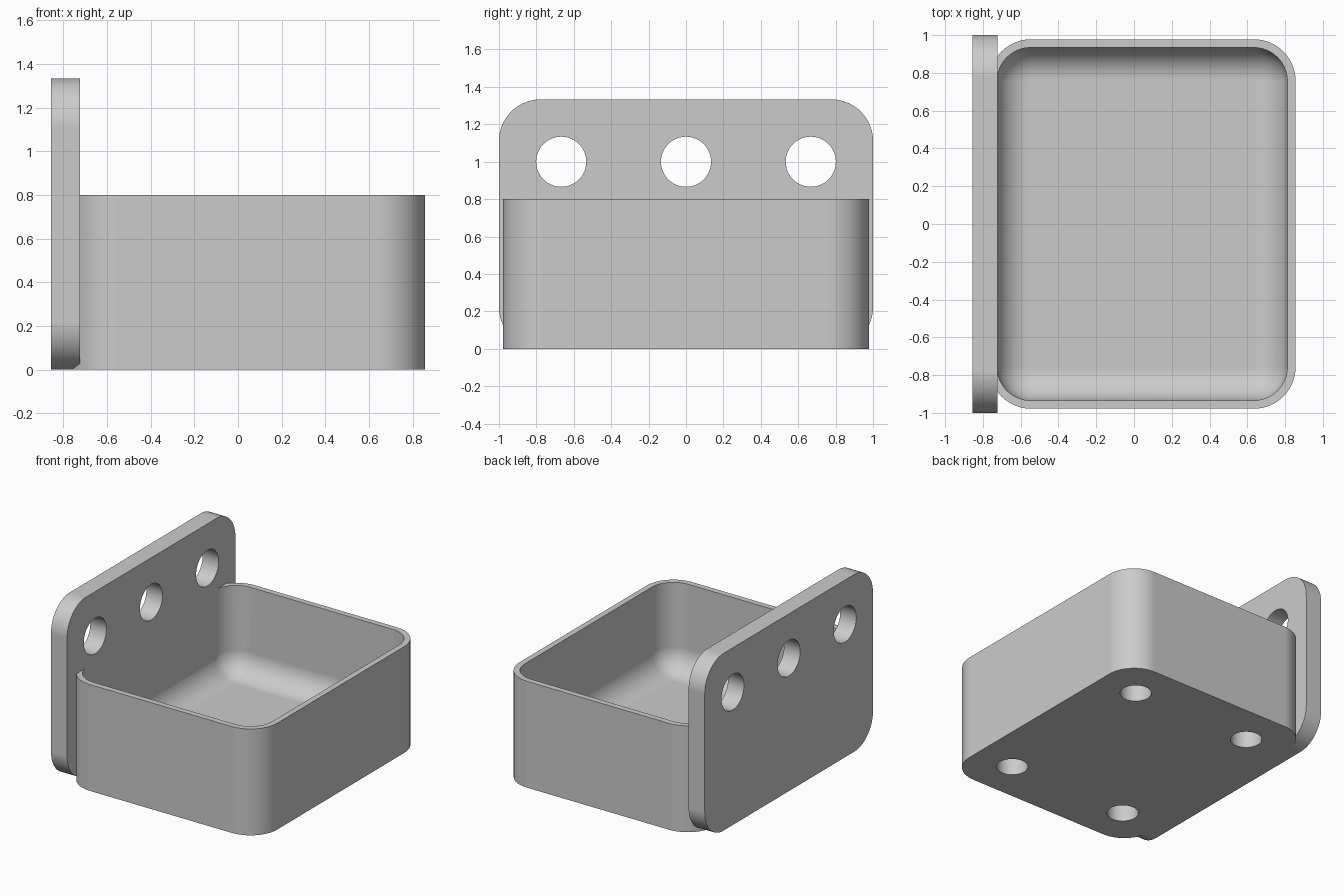
import bpy, bmesh, math
from mathutils import Matrix

old = bpy.data.objects.get("Cube")
if old:
    bpy.data.objects.remove(old, do_unlink=True)

grey = bpy.data.materials.new("plain_grey")
colour = (0.6, 0.6, 0.6, 1)
grey.diffuse_color = colour
grey.use_nodes = True
grey.node_tree.nodes["Principled BSDF"].inputs["Base Color"].default_value = colour

PLATE_BACK, PLATE_FRONT = -0.856, -0.722
RADIUS, WALL, FLOOR, FILLET = 0.222, 0.044, 0.138, 0.174
POCKET_DEPTH = 0.127


def rounded_rect(u0, u1, v0, v1, r, steps=14):
    """Outline of a rounded rectangle, counter-clockwise."""
    centres = [(u1 - r, v1 - r), (u0 + r, v1 - r), (u0 + r, v0 + r), (u1 - r, v0 + r)]
    points = []
    for quarter, (cu, cv) in enumerate(centres):
        for i in range(steps + 1):
            a = math.pi / 2 * (quarter + i / steps)
            points.append((cu + r * math.cos(a), cv + r * math.sin(a)))
    return points


def make_object(name, bm):
    bmesh.ops.recalc_face_normals(bm, faces=bm.faces)
    mesh = bpy.data.meshes.new(name)
    bm.to_mesh(mesh)
    bm.free()
    obj = bpy.data.objects.new(name, mesh)
    bpy.context.collection.objects.link(obj)
    mesh.materials.append(grey)
    return obj


def loft(name, rings):
    """Closed solid through equal-length rings, capped at both ends."""
    bm = bmesh.new()
    loops = [[bm.verts.new(p) for p in ring] for ring in rings]
    n = len(loops[0])
    for a, b in zip(loops, loops[1:]):
        for i in range(n):
            j = (i + 1) % n
            bm.faces.new((a[i], a[j], b[j], b[i]))
    bm.faces.new(loops[0])
    bm.faces.new(loops[-1])
    return make_object(name, bm)


def cylinder(name, radius, depth, matrix):
    bm = bmesh.new()
    bmesh.ops.create_cone(bm, cap_ends=True, segments=48, radius1=radius,
                          radius2=radius, depth=depth, matrix=matrix)
    return make_object(name, bm)


def combine(target, other, operation):
    """Apply a boolean and discard the second solid."""
    mod = target.modifiers.new("cut", 'BOOLEAN')
    mod.operation, mod.solver, mod.object = operation, 'EXACT', other
    bpy.context.view_layer.objects.active = target
    bpy.ops.object.modifier_apply(modifier=mod.name)
    bpy.data.objects.remove(other, do_unlink=True)


# Open tray with rounded corners
X0, X1, Y, TOP = -0.767, 0.856, 0.978, 0.8
outline = rounded_rect(X0, X1, -Y, Y, RADIUS)
tray = loft("tray_with_mounting_plate", [[(x, y, z) for x, y in outline] for z in (0, TOP)])

# Cavity with a filleted floor; its left side runs into the plate
levels = [(0, TOP + 0.1)]
for i in range(13):
    a = math.pi / 2 * i / 12
    levels.append((FILLET * (1 - math.cos(a)), FLOOR + FILLET * (1 - math.sin(a))))
inner = RADIUS - WALL
rings = []
for inset, z in levels:
    ring = rounded_rect(PLATE_FRONT - 0.003 + inset, X1 - WALL - inset,
                        -Y + WALL + inset, Y - WALL - inset, inner - inset)
    rings.append([(x, y, z) for x, y in ring])
combine(tray, loft("cavity", rings), 'DIFFERENCE')

# Blind round pockets under the tray
for x in (-0.456, 0.544):
    for y in (-0.667, 0.667):
        pocket = cylinder("pocket", 0.109, POCKET_DEPTH * 2, Matrix.Translation((x, y, 0)))
        combine(tray, pocket, 'DIFFERENCE')

# Upright mounting plate with three holes
outline = rounded_rect(-1, 1, 0, 1.333, RADIUS)
plate = loft("plate", [[(x, y, z) for y, z in outline] for x in (PLATE_BACK, PLATE_FRONT)])
for y in (-0.667, 0, 0.667):
    turn = Matrix.Translation((PLATE_BACK, y, 1)) @ Matrix.Rotation(math.pi / 2, 4, 'Y')
    combine(plate, cylinder("hole", 0.134, 0.6, turn), 'DIFFERENCE')
combine(tray, plate, 'UNION')

# Smooth curves, crisp edges
bpy.ops.object.select_all(action='DESELECT')
tray.select_set(True)
bpy.context.view_layer.objects.active = tray
bpy.ops.object.shade_smooth_by_angle(angle=math.radians(30))
weighted = tray.modifiers.new("weighted_normals", 'WEIGHTED_NORMAL')
weighted.keep_sharp = True
